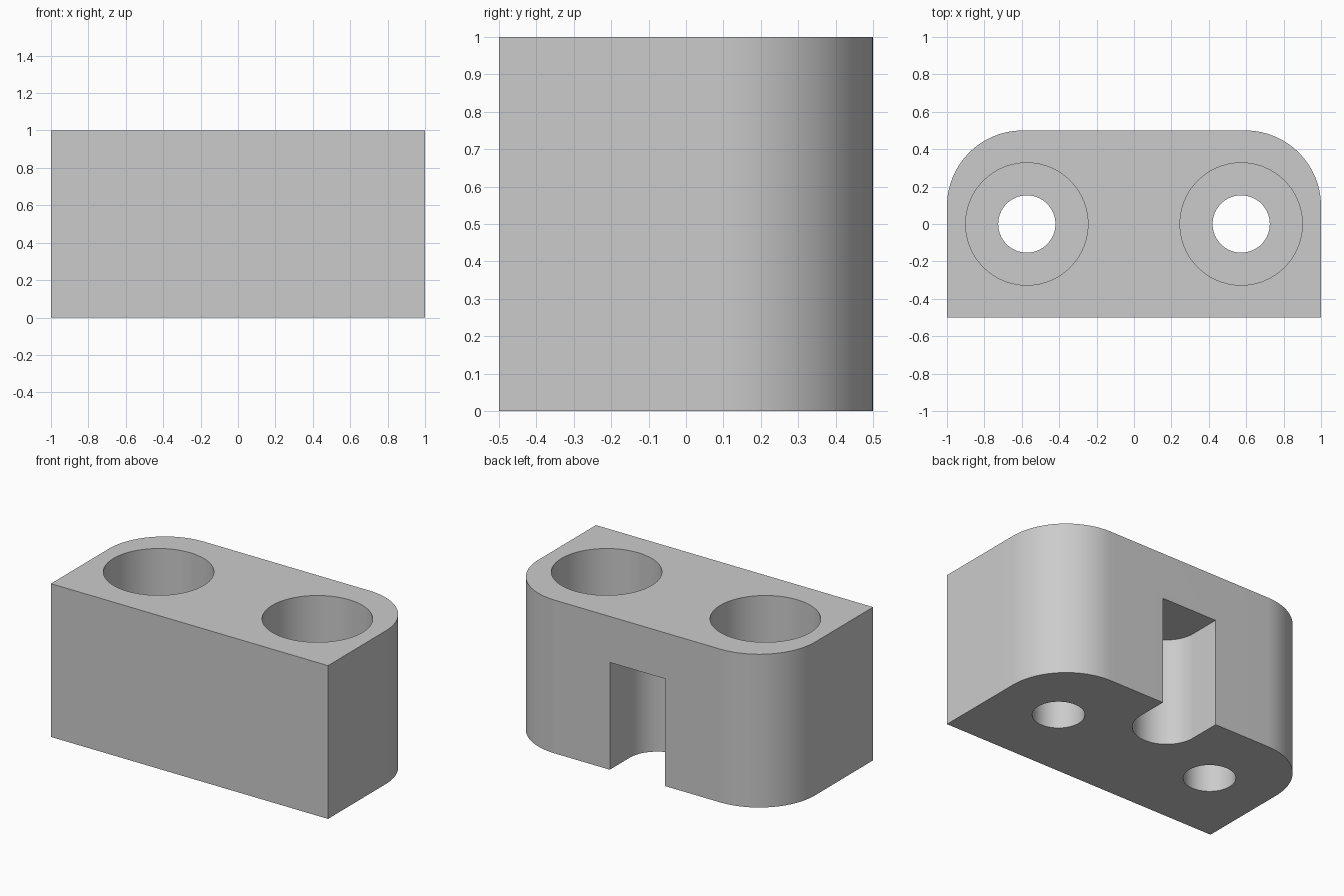
import bpy, bmesh
from math import sin, cos, pi, radians

old = bpy.data.objects.get("Cube")
if old:
    bpy.data.objects.remove(old, do_unlink=True)

CORNER = 0.405        # radius of the two rounded back corners
HOLE_X = 0.573        # hole distance from the middle
BORE_FLOOR = 0.4      # height of the ledge inside each hole

grey = bpy.data.materials.new("light grey")
grey.use_nodes = True
grey.diffuse_color = (0.6, 0.6, 0.6, 1)
grey.node_tree.nodes["Principled BSDF"].inputs["Base Color"].default_value = (0.6, 0.6, 0.6, 1)


def arc(cx, cy, r, start, end, steps):
    angles = [radians(start + (end - start) * i / steps) for i in range(steps + 1)]
    return [(cx + r * cos(a), cy + r * sin(a)) for a in angles]


def prism(name, outline, z0, z1):
    """Extrude a counter-clockwise outline from z0 to z1."""
    bm = bmesh.new()
    face = bm.faces.new([bm.verts.new((x, y, z0)) for x, y in outline])
    ext = bmesh.ops.extrude_face_region(bm, geom=[face])
    top = [v for v in ext["geom"] if isinstance(v, bmesh.types.BMVert)]
    bmesh.ops.translate(bm, verts=top, vec=(0, 0, z1 - z0))
    bmesh.ops.recalc_face_normals(bm, faces=bm.faces)
    mesh = bpy.data.meshes.new(name)
    bm.to_mesh(mesh)
    bm.free()
    mesh.materials.append(grey)
    obj = bpy.data.objects.new(name, mesh)
    bpy.context.collection.objects.link(obj)
    return obj


def cylinder(name, x, r, z0, z1):
    return prism(name, arc(x, 0, r, 0, 360, 96)[:-1], z0, z1)


# Block: square front corners, rounded back corners
outline = [(-1, -0.5), (1, -0.5)]
outline += arc(1 - CORNER, 0.5 - CORNER, CORNER, 0, 90, 32)
outline += arc(CORNER - 1, 0.5 - CORNER, CORNER, 90, 180, 32)
block = prism("mounting_block", outline, 0, 1)

# Cutters: counterbored holes and the round-ended slot in the back
cutters = []
for side, x in (("left", HOLE_X), ("right", -HOLE_X)):
    cutters.append(cylinder(side + "_through_hole_cutter", x, 0.153, -0.1, 1.1))
    cutters.append(cylinder(side + "_counterbore_cutter", x, 0.327, BORE_FLOOR, 1.1))
slot = arc(0, 0.295, 0.2, 180, 360, 48) + [(0.2, 0.6), (-0.2, 0.6)]
cutters.append(prism("back_slot_cutter", slot, -0.1, 0.7))

bpy.ops.object.select_all(action="DESELECT")
bpy.context.view_layer.objects.active = block
block.select_set(True)
for cutter in cutters:
    cutter.hide_render = True
    mod = block.modifiers.new(cutter.name, "BOOLEAN")
    mod.operation = "DIFFERENCE"
    mod.solver = "EXACT"
    mod.object = cutter
    bpy.ops.object.modifier_apply(modifier=mod.name)
for cutter in cutters:
    bpy.data.objects.remove(cutter, do_unlink=True)

bpy.ops.object.shade_smooth_by_angle(angle=radians(30))
